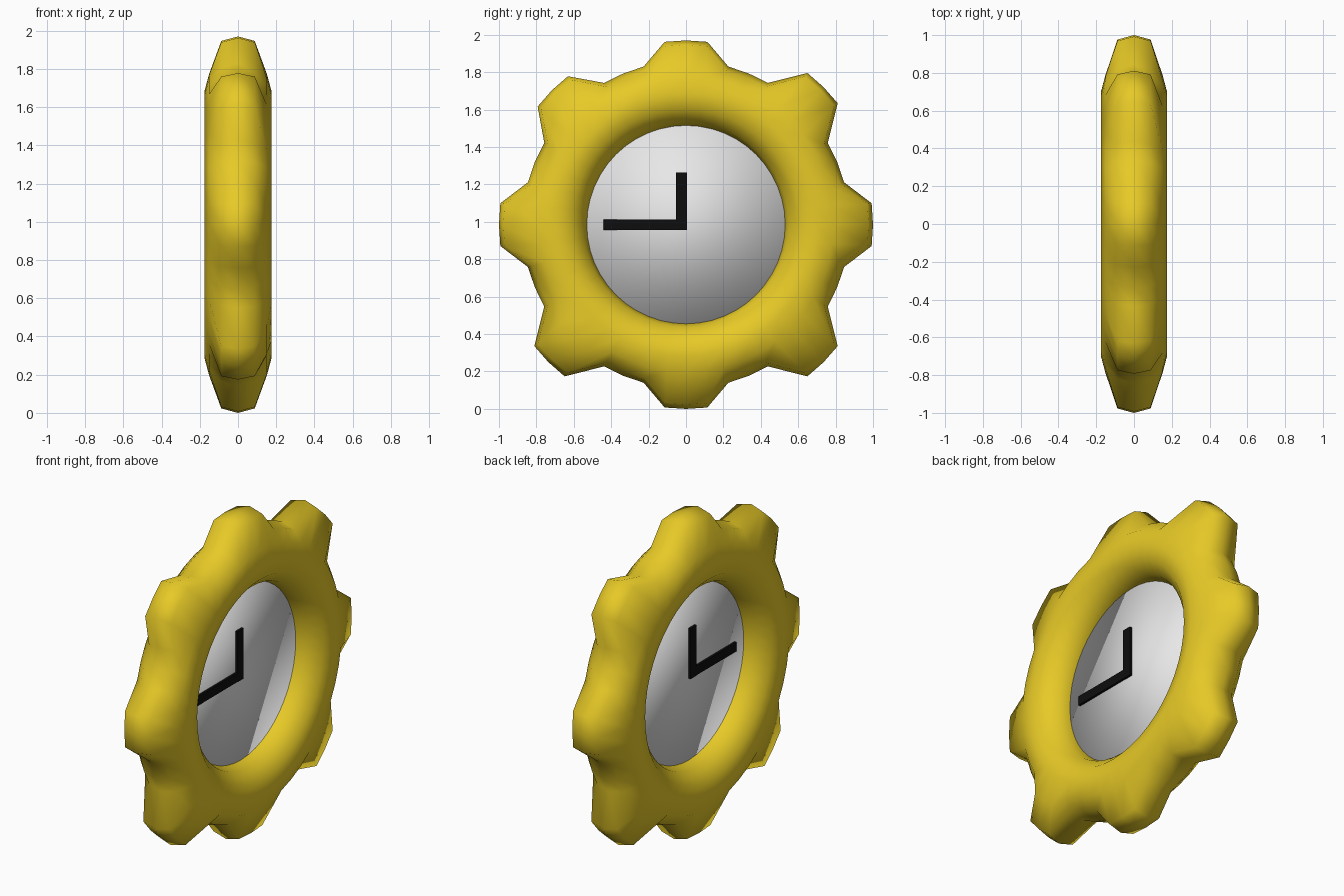
import bpy, bmesh, math
from mathutils import Vector, Matrix

if "Cube" in bpy.data.objects:
    bpy.data.objects.remove(bpy.data.objects["Cube"])

CZ = 0.985            # height of the centre
MAJOR, MINOR = 0.70, 0.175
SEG, SIDES = 48, 12


def material(name, rgb):
    m = bpy.data.materials.new(name)
    m.diffuse_color = (*rgb, 1)
    m.use_nodes = True
    m.node_tree.nodes["Principled BSDF"].inputs["Base Color"].default_value = m.diffuse_color
    return m


yellow = material("golden yellow", (0.80, 0.59, 0.02))
white = material("dial white", (0.80, 0.80, 0.80))
black = material("hand black", (0.004, 0.004, 0.004))


def finish(name, bm, mat, smooth):
    bmesh.ops.recalc_face_normals(bm, faces=bm.faces)
    me = bpy.data.meshes.new(name)
    bm.to_mesh(me)
    bm.free()
    for p in me.polygons:
        p.use_smooth = smooth
    me.materials.append(mat)
    ob = bpy.data.objects.new(name, me)
    bpy.context.collection.objects.link(ob)
    return ob


# Toothed ring: a torus whose outer vertices are pulled out in eight places
# (pull distance per tooth, starting at +y and going round through the top)
pulls = [0.125, 0.165, 0.11, 0.14, 0.125, 0.165, 0.11, 0.165]
bm = bmesh.new()
rings = []
for i in range(SEG):
    a = 2 * math.pi * i / SEG
    tooth = round(i / 6) % 8
    near = abs((i + 3) % 6 - 3) <= 1
    ta = tooth * math.pi / 4
    ring = []
    for j in range(SIDES):
        b = 2 * math.pi * j / SIDES
        r = MAJOR + MINOR * math.cos(b)
        v = Vector((MINOR * math.sin(b), r * math.cos(a), CZ + r * math.sin(a)))
        d = 0
        if near and j in (0, 1, SIDES - 1):
            d = pulls[tooth]
        elif near and tooth == 5 and j == 2:
            d = 0.07          # one tooth is fuller on one side
        v += d * Vector((0, math.cos(ta), math.sin(ta)))
        ring.append(bm.verts.new(v))
    rings.append(ring)
for i in range(SEG):
    p, q = rings[i], rings[(i + 1) % SEG]
    for j in range(SIDES):
        k = (j + 1) % SIDES
        bm.faces.new((p[j], p[k], q[k], q[j]))
finish("toothed_ring", bm, yellow, True)

# Dial: thin softly shaded disc filling the ring
bm = bmesh.new()
bmesh.ops.create_cone(bm, cap_ends=True, segments=64, radius1=0.545, radius2=0.545,
                      depth=0.04,
                      matrix=Matrix.Translation((0, 0, CZ)) @ Matrix.Rotation(math.pi / 2, 4, 'Y'))
finish("dial", bm, white, True)


# Hands: bars that run through the dial and show on both sides
def bar(name, y0, y1, z0, z1, half):
    bm = bmesh.new()
    bmesh.ops.create_cube(bm, size=1, matrix=Matrix.Translation((0, (y0 + y1) / 2, (z0 + z1) / 2))
                          @ Matrix.Diagonal((2 * half, y1 - y0, z1 - z0, 1)))
    finish(name, bm, black, False)


bar("minute_hand", -0.44, 0.004, 0.957, 1.013, 0.034)
bar("hour_hand", -0.053, 0.005, 0.956, 1.265, 0.035)
